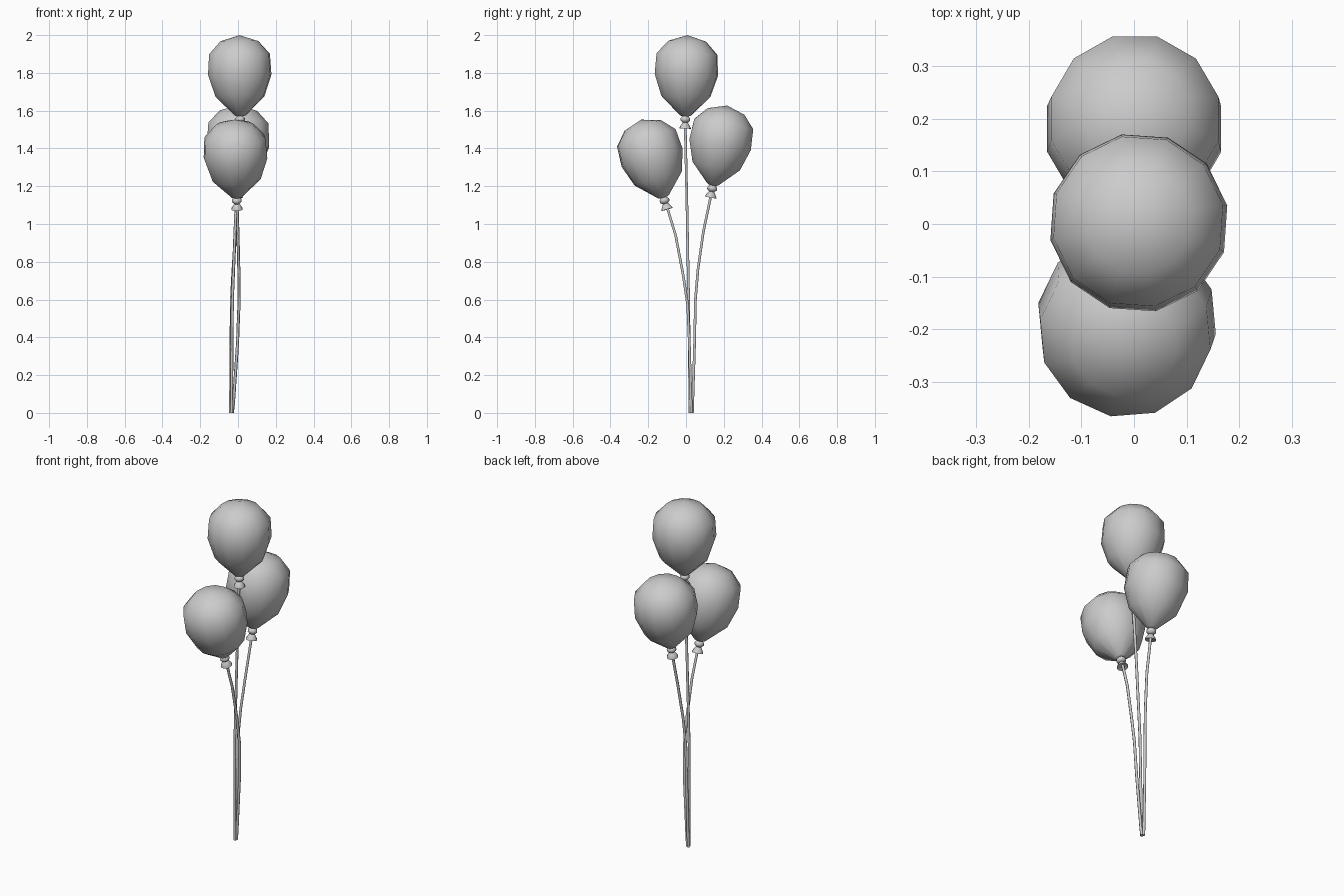
import bpy, bmesh, math
from mathutils import Vector, Matrix

if "Cube" in bpy.data.objects:
    bpy.data.objects.remove(bpy.data.objects["Cube"])

gray = bpy.data.materials.new("plain gray")
gray.diffuse_color = (0.6, 0.6, 0.6, 1)
gray.use_nodes = True
gray.node_tree.nodes["Principled BSDF"].inputs["Base Color"].default_value = gray.diffuse_color


def finish(bm, name, matrix=None, sharp=50):
    if matrix:
        bm.transform(matrix)
    bmesh.ops.recalc_face_normals(bm, faces=bm.faces)
    me = bpy.data.meshes.new(name)
    bm.to_mesh(me)
    bm.free()
    for p in me.polygons:
        p.use_smooth = True
    me.set_sharp_from_angle(angle=math.radians(sharp))
    me.materials.append(gray)
    ob = bpy.data.objects.new(name, me)
    bpy.context.collection.objects.link(ob)


def bridge(bm, rings):
    """Skin a list of vertex rings; a ring of one vertex is a pole."""
    for a, b in zip(rings, rings[1:]):
        n = max(len(a), len(b))
        for i in range(n):
            j = (i + 1) % n
            if len(b) == 1:
                bm.faces.new((a[i], a[j], b[0]))
            elif len(a) == 1:
                bm.faces.new((a[0], b[j], b[i]))
            else:
                bm.faces.new((a[i], a[j], b[j], b[i]))


def ring(bm, centre, r, sides):
    if r == 0:
        return [bm.verts.new(centre)]
    x, y, z = centre
    return [bm.verts.new((x + r * math.cos(math.tau * i / sides),
                          y + r * math.sin(math.tau * i / sides), z))
            for i in range(sides)]


def lathe(name, profile, sides, matrix):
    bm = bmesh.new()
    bridge(bm, [ring(bm, (0, 0, z), r, sides) for r, z in profile])
    finish(bm, name, matrix)


def tube(name, path, r=0.008, sides=6):
    bm = bmesh.new()
    rings = [ring(bm, p, r, sides) for p in path]
    bridge(bm, rings)
    bm.faces.new(rings[0])
    bm.faces.new(rings[-1])
    finish(bm, name, sharp=70)


# (radius, height) profiles, measured from the bottom of the knot
BODY = [(0, 0.06), (0.03, 0.07), (0.132, 0.17), (0.171, 0.285),
        (0.164, 0.395), (0.102, 0.463), (0, 0.495)]
BEAD = [(0, 0.03), (0.014, 0.032), (0.026, 0.043), (0.026, 0.054),
        (0.016, 0.066), (0, 0.068)]
SKIRT = [(0, 0.012), (0.031, 0.0), (0.029, 0.008), (0.014, 0.032), (0, 0.036)]

# name: knot position, lean direction, spin in degrees, string path
BALLOONS = {
    "top": ((0.012, -0.005, 1.505), (-0.01, 0.025, 1), 11,
            [(0.01, -0.004, 1.52), (-0.012, 0.006, 1.05), (-0.03, 0.014, 0.6),
             (-0.035, 0.021, 0)]),
    "back": ((-0.004, 0.13, 1.14), (0.015, 0.18, 1), 15,
             [(-0.004, 0.134, 1.16), (-0.012, 0.092, 0.96), (-0.026, 0.063, 0.757),
              (-0.034, 0.05, 0.6), (-0.037, 0.045, 0.35), (-0.039, 0.034, 0)]),
    "front": ((-0.005, -0.1, 1.077), (-0.03, -0.29, 1), 20,
              [(-0.005, -0.102, 1.095), (0, -0.055, 0.94), (0.005, -0.015, 0.73),
               (0.005, 0.009, 0.57), (-0.003, 0.018, 0.36), (-0.025, 0.027, 0.04),
               (-0.03, 0.028, 0)]),
}

for name, (pos, lean, spin, path) in BALLOONS.items():
    tilt = Vector((0, 0, 1)).rotation_difference(Vector(lean)).to_matrix().to_4x4()
    m = Matrix.Translation(pos) @ tilt @ Matrix.Rotation(math.radians(spin), 4, "Z")
    lathe(name + "_balloon", BODY, 12, m)
    lathe(name + "_knot", BEAD, 10, m)
    lathe(name + "_skirt", SKIRT, 10, m)
    tube(name + "_string", path)
